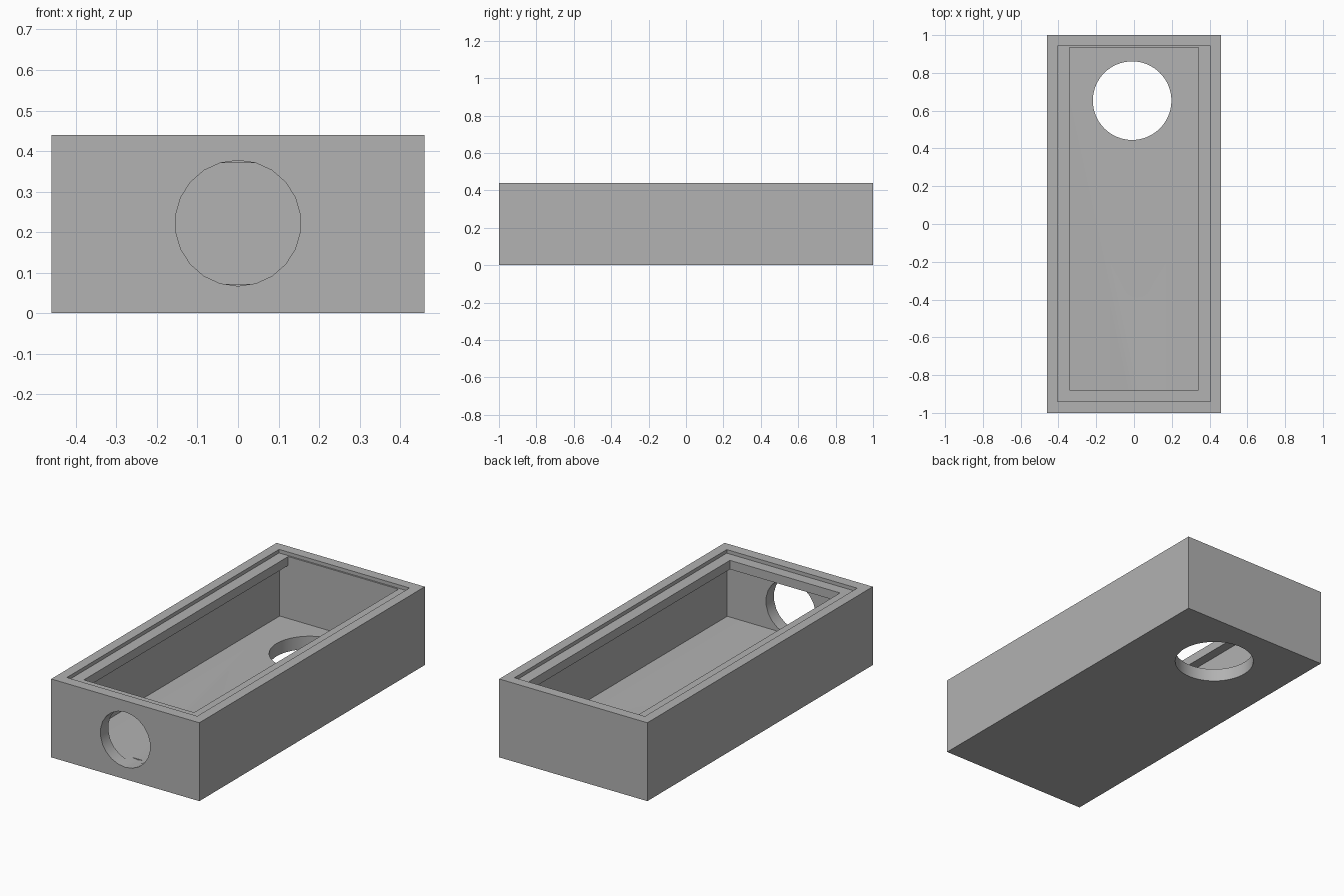
import bpy
from mathutils import Vector

cube = bpy.data.objects.get("Cube")
if cube:
    bpy.data.objects.remove(cube, do_unlink=True)

grey = bpy.data.materials.new("plain_grey")
grey.use_nodes = True
colour = (0.445, 0.445, 0.445, 1)
grey.diffuse_color = colour
grey.node_tree.nodes["Principled BSDF"].inputs["Base Color"].default_value = colour


def box(name, low, high):
    """Box between two opposite corners."""
    low, high = Vector(low), Vector(high)
    bpy.ops.mesh.primitive_cube_add(size=1, location=(low + high) / 2)
    ob = bpy.context.object
    ob.name = name
    ob.scale = high - low
    bpy.ops.object.transform_apply(location=True, rotation=True, scale=True)
    ob.data.materials.append(grey)
    return ob


def cylinder(name, sides, radius, start, end):
    """Cylinder running from one point to another."""
    start, end = Vector(start), Vector(end)
    axis = end - start
    bpy.ops.mesh.primitive_cylinder_add(
        vertices=sides, radius=radius, depth=axis.length, location=(start + end) / 2,
        rotation=axis.to_track_quat("Z", "Y").to_euler())
    ob = bpy.context.object
    ob.name = name
    ob.data.materials.append(grey)
    return ob


def cut(target, cutter):
    """Subtract the cutter and remove it."""
    mod = target.modifiers.new("cut", "BOOLEAN")
    mod.operation = "DIFFERENCE"
    mod.solver = "EXACT"
    mod.object = cutter
    bpy.context.view_layer.objects.active = target
    bpy.ops.object.modifier_apply(modifier=mod.name)
    bpy.data.objects.remove(cutter, do_unlink=True)


TOP, FLOOR, LIP_TOP, LIP_BOTTOM = 0.44, 0.072, 0.42, 0.37
BACK = 0.934

# Outer case
case = box("case", (-0.46, -1, 0), (0.46, 1, TOP))

# Shallow lid recess, lip opening, and the wider cavity under the lip
cut(case, box("lid_recess", (-0.405, -0.94, LIP_TOP), (0.405, 0.943, 0.6)))
cut(case, box("cavity", (-0.395, -0.93, FLOOR), (0.395, BACK, LIP_BOTTOM)))
cut(case, box("lip_opening", (-0.342, -0.878, 0.2), (0.342, BACK, 0.6)))

# Round port in the front wall and larger round hole in the floor
cut(case, cylinder("front_port", 22, 0.155, (0, -1.2, 0.222), (0, -0.89, 0.222)))
cut(case, cylinder("floor_hole", 64, 0.208, (-0.01, 0.653, -0.2), (-0.01, 0.653, 0.2)))

# Smooth round bores, sharp box edges
bpy.ops.object.select_all(action="DESELECT")
case.select_set(True)
bpy.context.view_layer.objects.active = case
bpy.ops.object.shade_smooth_by_angle(angle=0.52)
